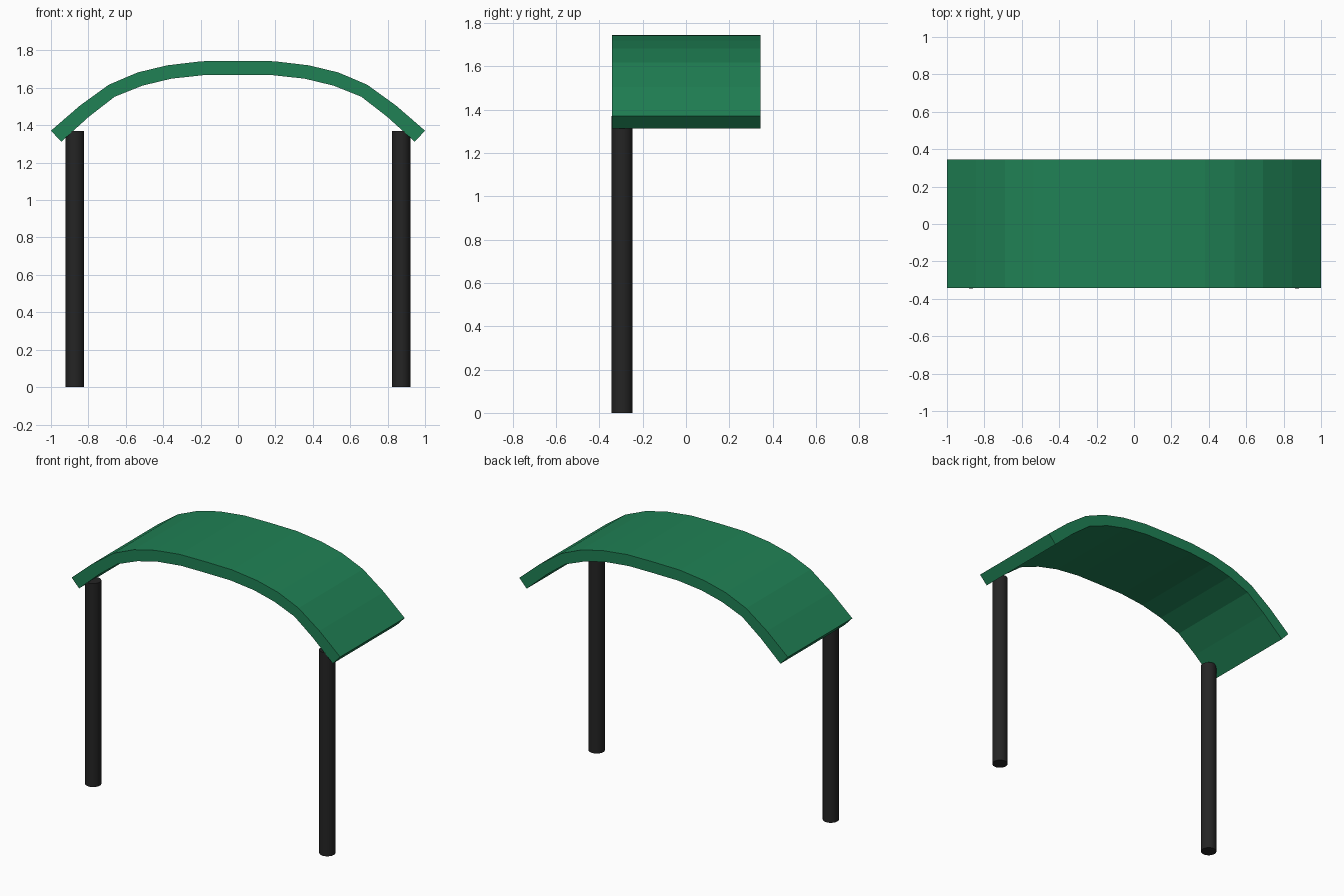
import bpy, bmesh

if "Cube" in bpy.data.objects:
    bpy.data.objects.remove(bpy.data.objects["Cube"])


def material(name, color):
    m = bpy.data.materials.new(name)
    m.diffuse_color = color
    m.use_nodes = True
    m.node_tree.nodes["Principled BSDF"].inputs["Base Color"].default_value = m.diffuse_color
    return m


green = material("green_roof", (0.014, 0.22, 0.09, 1))
black = material("black_post", (0.018, 0.018, 0.018, 1))

# Arched roof: left half of the outer and inner curves, mirrored in x
outer = [(-1.0, 1.371), (-0.845, 1.505), (-0.69, 1.617), (-0.537, 1.682),
         (-0.38, 1.72), (-0.195, 1.742), (0, 1.744)]
inner = [(-0.945, 1.312), (-0.798, 1.445), (-0.66, 1.552), (-0.51, 1.612),
         (-0.357, 1.649), (-0.183, 1.668), (0, 1.669)]


def full(half):
    return half + [(-x, z) for x, z in reversed(half[:-1])]


Y0, Y1 = -0.341, 0.345
bm = bmesh.new()
rings = []
for (xo, zo), (xi, zi) in zip(full(outer), full(inner)):
    rings.append([bm.verts.new(p) for p in
                  ((xo, Y0, zo), (xo, Y1, zo), (xi, Y1, zi), (xi, Y0, zi))])
for a, b in zip(rings, rings[1:]):
    for i in range(4):
        j = (i + 1) % 4
        bm.faces.new((a[i], a[j], b[j], b[i]))
bm.faces.new(rings[0])
bm.faces.new(rings[-1])
bmesh.ops.recalc_face_normals(bm, faces=bm.faces)
mesh = bpy.data.meshes.new("arched_roof")
bm.to_mesh(mesh)
bm.free()
mesh.materials.append(green)
roof = bpy.data.objects.new("arched_roof", mesh)
bpy.context.collection.objects.link(roof)

# Two round posts under the front edge
for name, x in (("left_post", -0.872), ("right_post", 0.872)):
    bpy.ops.mesh.primitive_cylinder_add(vertices=32, radius=0.0495, depth=1.37,
                                        location=(x, -0.2955, 0.685))
    post = bpy.context.object
    post.name = name
    post.data.materials.append(black)
    bpy.ops.object.shade_smooth_by_angle()
